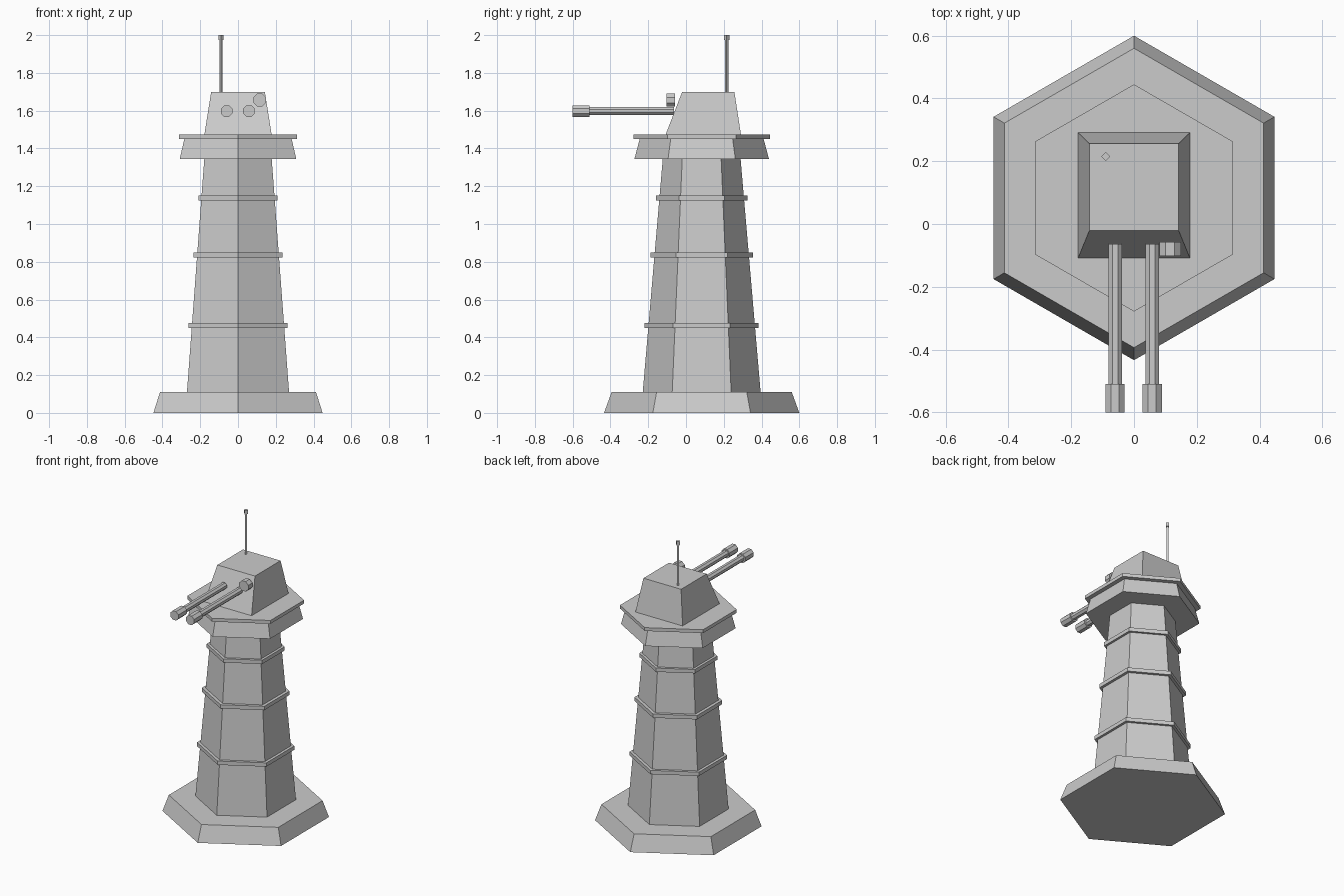
import bpy, bmesh
from math import pi, sin, cos

if "Cube" in bpy.data.objects:
    bpy.data.objects.remove(bpy.data.objects["Cube"])

CY = 0.083  # tower axis offset in y


def loft(name, rings):
    """Skin a list of equal-length vertex rings and cap both ends."""
    bm = bmesh.new()
    loops = [[bm.verts.new(p) for p in ring] for ring in rings]
    n = len(loops[0])
    for a, b in zip(loops, loops[1:]):
        for i in range(n):
            j = (i + 1) % n
            bm.faces.new((a[i], a[j], b[j], b[i]))
    bm.faces.new(loops[0][::-1])
    bm.faces.new(loops[-1])
    bmesh.ops.recalc_face_normals(bm, faces=bm.faces[:])
    me = bpy.data.meshes.new(name)
    bm.to_mesh(me)
    bm.free()
    ob = bpy.data.objects.new(name, me)
    bpy.context.collection.objects.link(ob)
    return ob


def upright(name, profile, sides=6, x=0.0, y=CY):
    """Vertical prism from (radius, z) pairs, corners on the y axis."""
    return loft(name, [[(x + r * sin(2 * pi * i / sides), y + r * cos(2 * pi * i / sides), z)
                        for i in range(sides)] for r, z in profile])


def forward(name, profile, x, z, sides=8):
    """Prism along y from (radius, y) pairs, flat side up."""
    return loft(name, [[(x + r * cos(2 * pi * (i + .5) / sides), y, z + r * sin(2 * pi * (i + .5) / sides))
                        for i in range(sides)] for r, y in profile])


# tower: foot, tapered shaft, platform and its rim
upright("base", [(0.517, 0), (0.477, 0.11)])
upright("shaft", [(0.312, 0.11), (0.206, 1.345)])
upright("platform", [(0.356, 1.345), (0.328, 1.45)])
upright("platform_rim", [(0.362, 1.45), (0.362, 1.473)])

# bands around the shaft
for i, (r, z) in enumerate([(0.302, 0.45), (0.272, 0.823), (0.242, 1.125)]):
    upright(f"band_{i + 1}", [(r, z), (r, z + 0.026)])


# gun house with a sloped front
def rect(hx, y0, y1, z):
    return [(-hx, y0, z), (hx, y0, z), (hx, y1, z), (-hx, y1, z)]


loft("gun_house", [rect(0.178, -0.108, 0.291, 1.473), rect(0.142, -0.02, 0.256, 1.7)])

# twin barrels with muzzles
for side, x in (("left", -0.06), ("right", 0.058)):
    forward(f"barrel_{side}", [(0.023, -0.064), (0.023, -0.515)], x, 1.598)
    forward(f"muzzle_{side}", [(0.033, -0.51), (0.033, -0.6)], x, 1.598)

# spotlight and antenna
forward("spotlight", [(0.037, -0.058), (0.037, -0.102)], 0.115, 1.656)
upright("antenna", [(0.009, 1.69), (0.009, 1.977)], 4, -0.09, 0.215)
upright("antenna_tip", [(0.014, 1.975), (0.014, 2.0)], 4, -0.09, 0.215)
